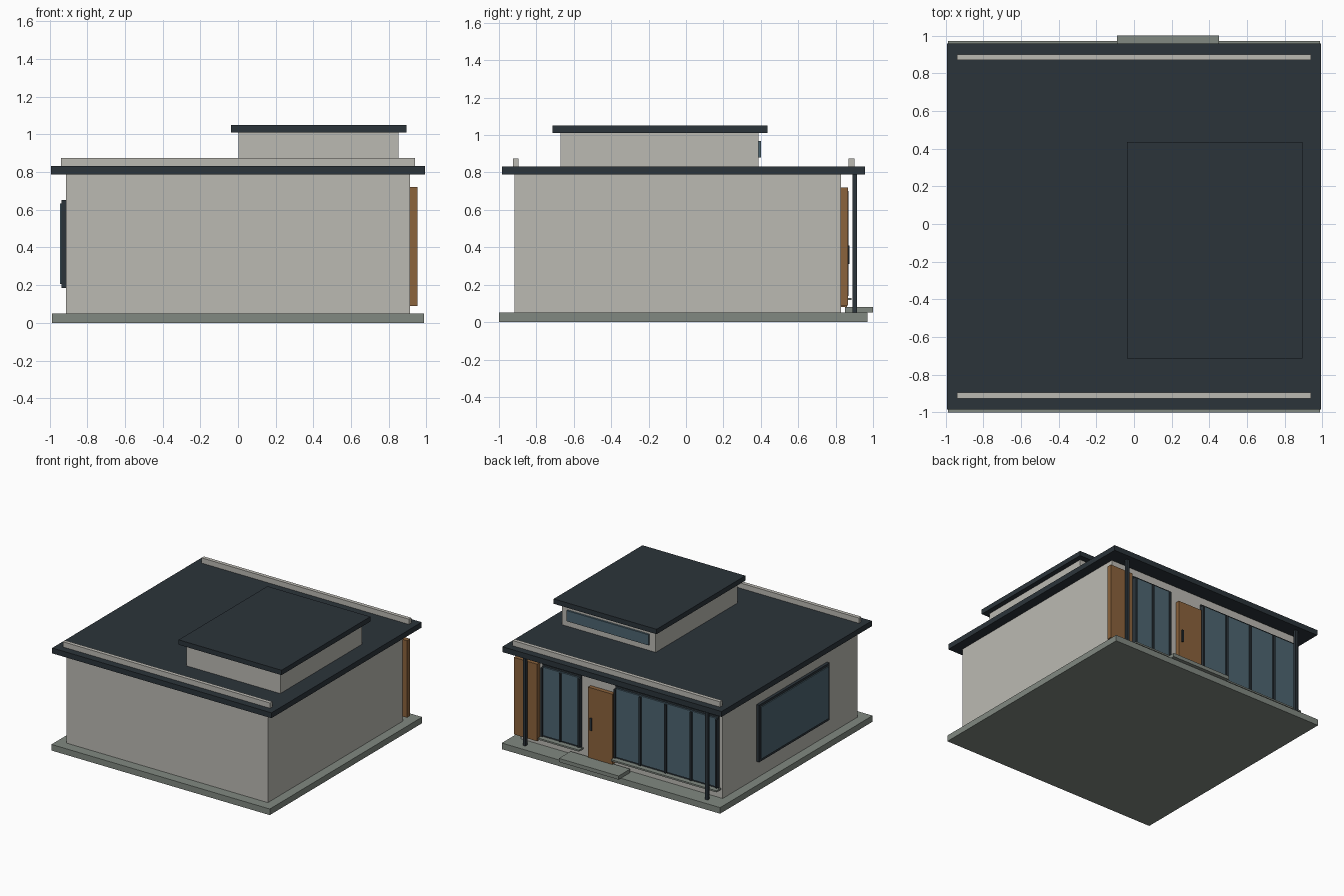
import bpy

if "Cube" in bpy.data.objects:
    bpy.data.objects.remove(bpy.data.objects["Cube"])


def material(name, rgb):
    m = bpy.data.materials.new(name)
    m.diffuse_color = (*rgb, 1)
    m.use_nodes = True
    m.node_tree.nodes["Principled BSDF"].inputs["Base Color"].default_value = m.diffuse_color
    return m


RENDER = material("render_wall", (0.50, 0.49, 0.45))
DARK = material("dark_metal", (0.024, 0.034, 0.042))
STONE = material("stone", (0.22, 0.25, 0.22))
WOOD = material("timber", (0.26, 0.125, 0.045))
GLASS = material("glass", (0.075, 0.13, 0.165))


def box(name, x, y, z, mat):
    """Box from (min, max) ranges on each axis."""
    bpy.ops.mesh.primitive_cube_add(
        size=1, location=[(r[0] + r[1]) / 2 for r in (x, y, z)])
    o = bpy.context.object
    o.name = name
    o.scale = [r[1] - r[0] for r in (x, y, z)]
    bpy.ops.object.transform_apply(location=False, rotation=False, scale=True)
    o.data.materials.append(mat)
    return o


def glazing(name, x0, x1, panels):
    """Floor-length window on the +y wall: backing frame, glass, mullions, sill."""
    box(name + "_frame", (x0, x1), (0.82, 0.842), (0.13, 0.72), DARK)
    box(name + "_glass", (x0 + 0.015, x1 - 0.015), (0.83, 0.855), (0.145, 0.705), GLASS)
    step = (x1 - x0 - 0.016) / panels
    for i in range(panels + 1):
        cx = x0 + 0.008 + i * step
        box(f"{name}_mullion_{i}", (cx - 0.008, cx + 0.008), (0.83, 0.868), (0.14, 0.70), DARK)
    box(name + "_sill", (x0 - 0.01, x1 + 0.01), (0.82, 0.885), (0.117, 0.13), STONE)


# Base slab and entrance step
box("base_slab", (-0.988, 0.988), (-1.0, 0.97), (0, 0.05), STONE)
box("entrance_step", (-0.09, 0.45), (0.85, 1.0), (0.05, 0.08), STONE)

# Main volume and roof
box("main_walls", (-0.912, 0.912), (-0.917, 0.828), (0.05, 0.79), RENDER)
box("main_roof", (-0.992, 0.992), (-0.985, 0.957), (0.788, 0.832), DARK)
for label, y in (("front", -0.91), ("back", 0.885)):
    box(label + "_roof_kerb", (-0.938, 0.938), (y - 0.015, y + 0.015), (0.832, 0.875), RENDER)

# Raised roof volume with strip window
box("upper_walls", (0.003, 0.852), (-0.67, 0.387), (0.83, 1.012), RENDER)
box("upper_roof", (-0.038, 0.893), (-0.713, 0.435), (1.01, 1.05), DARK)
box("upper_window", (0.06, 0.80), (0.38, 0.402), (0.88, 0.967), GLASS)

# Glazed entrance side
glazing("large_window", -0.885, 0.05, 4)
glazing("small_window", 0.36, 0.71, 2)
box("door", (0.062, 0.283), (0.82, 0.862), (0.08, 0.655), WOOD)
box("door_handle", (0.245, 0.26), (0.86, 0.874), (0.31, 0.41), DARK)
box("timber_panel", (0.742, 0.952), (0.825, 0.865), (0.09, 0.72), WOOD)

# Porch posts
for label, x in (("left", -0.825), ("right", 0.825)):
    box(label + "_post", (x - 0.012, x + 0.012), (0.89, 0.914), (0.05, 0.79), DARK)

# Side picture window
box("side_window_frame", (-0.936, -0.90), (-0.52, 0.39), (0.185, 0.652), DARK)
box("side_window_glass", (-0.944, -0.91), (-0.50, 0.37), (0.207, 0.632), GLASS)
